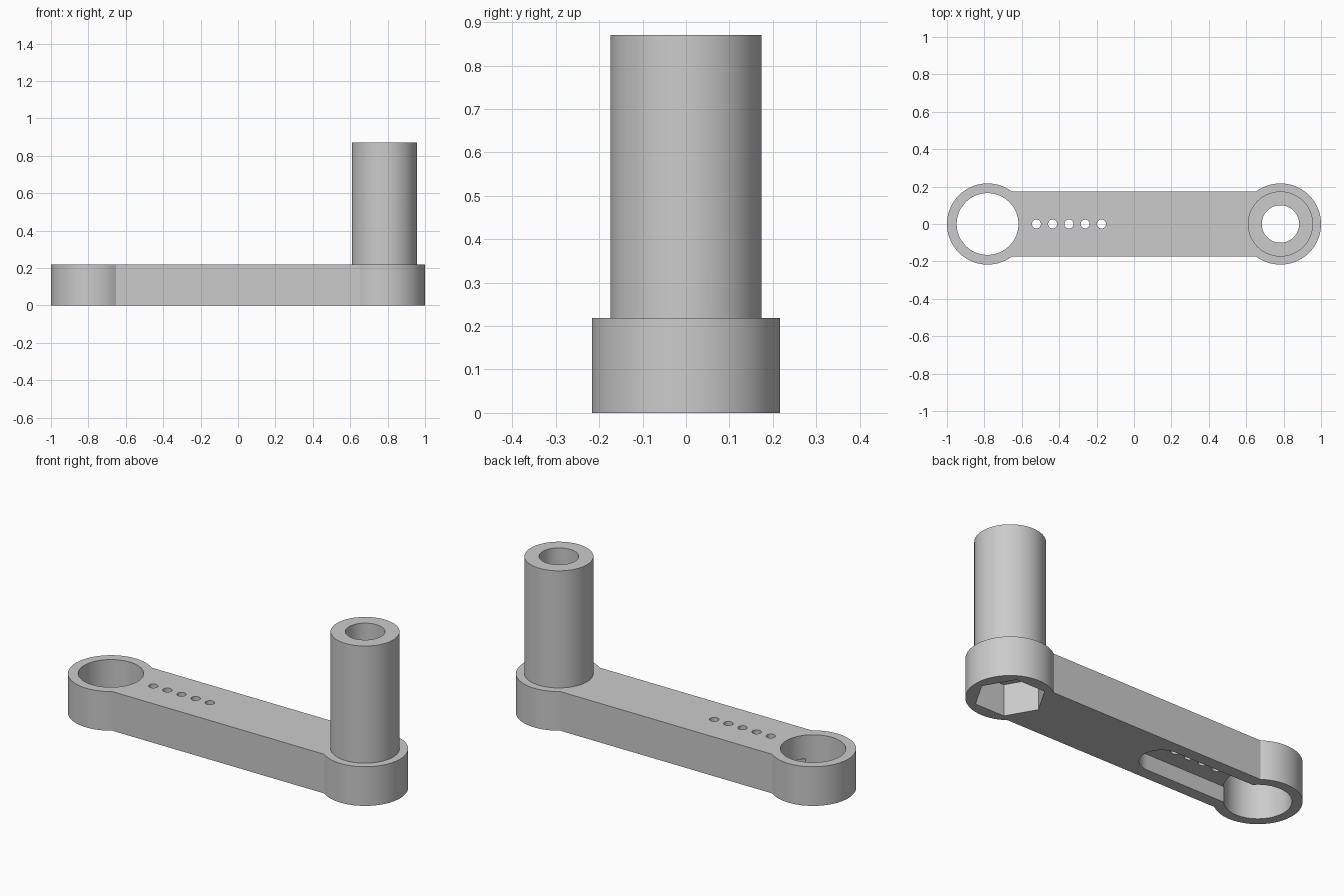
import bpy, bmesh, math

if "Cube" in bpy.data.objects:
    bpy.data.objects.remove(bpy.data.objects["Cube"])

BOSS_X, BOSS_R, ARM_HALF, ARM_H = 0.783, 0.217, 0.174, 0.218
POST_TOP = 0.87

grey = bpy.data.materials.new("plain grey")
grey.diffuse_color = (0.6, 0.6, 0.6, 1)
grey.use_nodes = True
grey.node_tree.nodes["Principled BSDF"].inputs["Base Color"].default_value = grey.diffuse_color


def arc(cx, r, start, end, n):
    """Points on an arc centred on the x axis, both ends included."""
    return [(cx + r * math.cos(start + (end - start) * i / n),
             r * math.sin(start + (end - start) * i / n)) for i in range(n + 1)]


def circle(cx, r, n):
    return arc(cx, r, 0, 2 * math.pi, n)[:-1]


def prism(name, outline, z0, z1):
    """Extrude a closed outline from z0 to z1."""
    bm = bmesh.new()
    base = bm.faces.new([bm.verts.new((x, y, z0)) for x, y in outline])
    top = bmesh.ops.extrude_face_region(bm, geom=[base])["geom"]
    verts = [v for v in top if isinstance(v, bmesh.types.BMVert)]
    bmesh.ops.translate(bm, verts=verts, vec=(0, 0, z1 - z0))
    bmesh.ops.recalc_face_normals(bm, faces=bm.faces)
    mesh = bpy.data.meshes.new(name)
    bm.to_mesh(mesh)
    bm.free()
    mesh.materials.append(grey)
    obj = bpy.data.objects.new(name, mesh)
    bpy.context.collection.objects.link(obj)
    return obj


def combine(target, tool, operation):
    """Apply a boolean, then remove the tool."""
    mod = target.modifiers.new(operation.lower(), 'BOOLEAN')
    mod.operation, mod.object, mod.solver = operation, tool, 'EXACT'
    bpy.context.view_layer.objects.active = target
    bpy.ops.object.modifier_apply(modifier=mod.name)
    bpy.data.objects.remove(tool)


# Arm with a round boss at each end
a = math.asin(ARM_HALF / BOSS_R)
outline = (arc(BOSS_X, BOSS_R, a - math.pi, math.pi - a, 64)
           + arc(-BOSS_X, BOSS_R, a, 2 * math.pi - a, 64))
crank = prism("crank_arm", outline, 0, ARM_H)

# Upright post on the right boss
combine(crank, prism("post", circle(BOSS_X, 0.174, 96), 0.1, POST_TOP), 'UNION')

# Post bore, and the hexagonal nut pocket beneath it
combine(crank, prism("post_bore", circle(BOSS_X, 0.1, 64), -0.1, 1), 'DIFFERENCE')
combine(crank, prism("nut_pocket", circle(BOSS_X, 0.178, 6), -0.1, 0.174), 'DIFFERENCE')

# Shaft hole through the left boss
combine(crank, prism("shaft_hole", circle(-BOSS_X, 0.165, 96), -0.1, 0.5), 'DIFFERENCE')

# Round-ended slot underneath, opening into the shaft hole
slot = arc(-0.174, 0.109, -math.pi / 2, math.pi / 2, 32) + [(-BOSS_X, 0.109), (-BOSS_X, -0.109)]
combine(crank, prism("slot", slot, -0.1, 0.087), 'DIFFERENCE')

# Row of five small holes above the slot
for i in range(5):
    combine(crank, prism("small_hole", circle(-0.522 + 0.087 * i, 0.024, 24), 0.03, 0.5), 'DIFFERENCE')

crank.select_set(True)
bpy.context.view_layer.objects.active = crank
bpy.ops.object.shade_smooth_by_angle(angle=math.radians(30))
